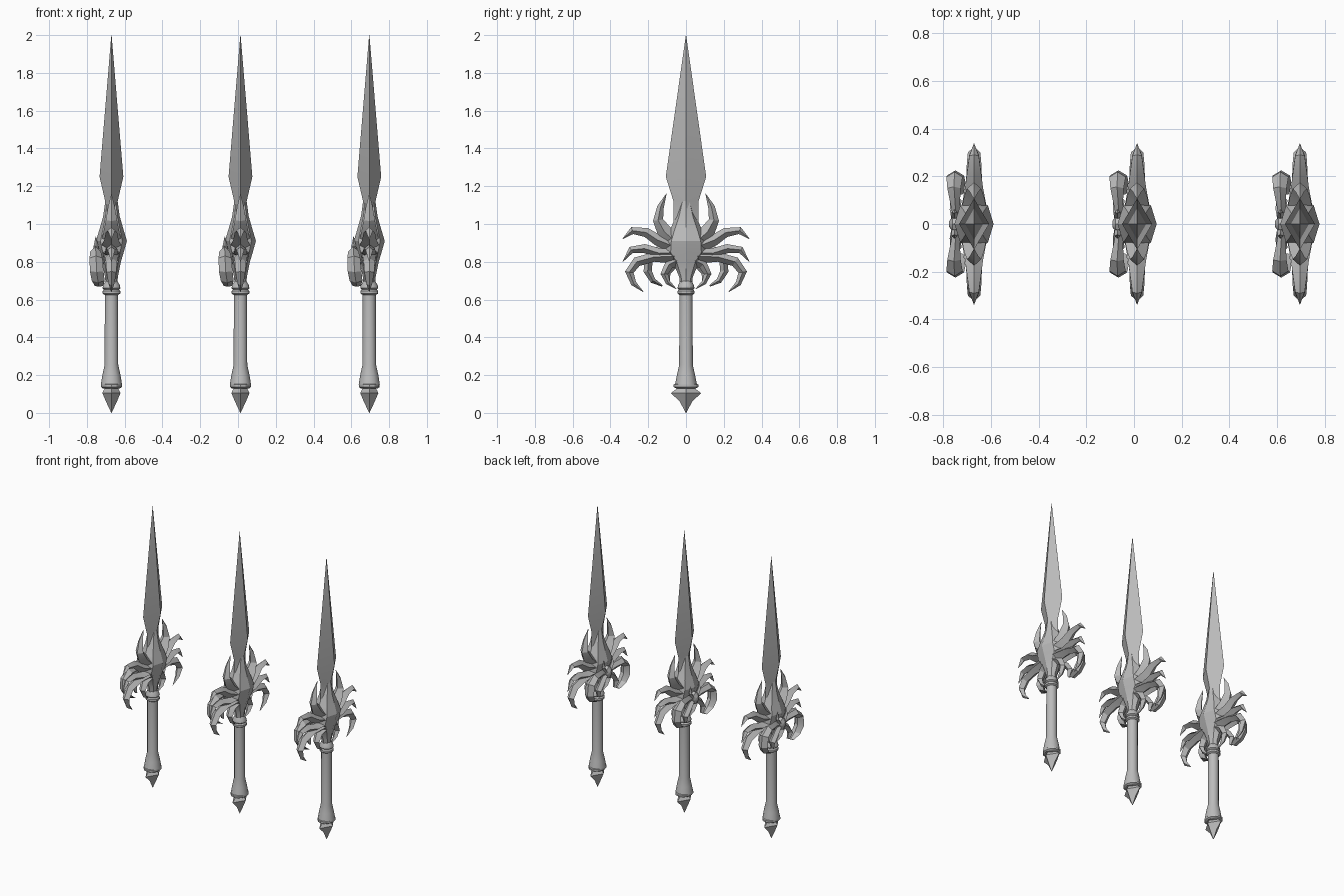
import bpy, bmesh, math
from mathutils import Vector

cube = bpy.data.objects.get("Cube")
if cube:
    bpy.data.objects.remove(cube, do_unlink=True)

steel = bpy.data.materials.new("plain grey steel")
steel.diffuse_color = (0.5, 0.5, 0.5, 1)
steel.use_nodes = True
steel.node_tree.nodes["Principled BSDF"].inputs["Base Color"].default_value = (0.5, 0.5, 0.5, 1)

DAGGERS = {"left": 0.695, "middle": 0.013, "right": -0.67}


def place(name, bm, mirror=False, smooth=30):
    """Make one shared mesh and put a copy of it on every dagger."""
    bmesh.ops.remove_doubles(bm, verts=bm.verts, dist=1e-5)
    bmesh.ops.recalc_face_normals(bm, faces=bm.faces)
    mesh = bpy.data.meshes.new(name)
    bm.to_mesh(mesh)
    bm.free()
    mesh.materials.append(steel)
    for i, (side, x) in enumerate(DAGGERS.items()):
        ob = bpy.data.objects.new(f"{side}_{name}", mesh)
        bpy.context.collection.objects.link(ob)
        ob.location.x = x
        if i == 0:
            bpy.ops.object.select_all(action="DESELECT")
            ob.select_set(True)
            bpy.context.view_layer.objects.active = ob
            bpy.ops.object.shade_smooth_by_angle(angle=math.radians(smooth))
        if mirror:
            mod = ob.modifiers.new("mirror", "MIRROR")
            mod.use_axis = (False, True, False)
            mod.use_mirror_merge = False


def skin(bm, rings):
    """Join rings of points with quads and cap both ends."""
    loops = [[bm.verts.new(p) for p in ring] for ring in rings]
    n = len(loops[0])
    for a, b in zip(loops, loops[1:]):
        for i in range(n):
            bm.faces.new((a[i], a[(i + 1) % n], b[(i + 1) % n], b[i]))
    bm.faces.new(loops[0][::-1])
    bm.faces.new(loops[-1])


def turned(name, profile, sides, smooth=30):
    """Stack elliptical rings from (z, half width x, half width y)."""
    bm = bmesh.new()
    angles = [2 * math.pi * i / sides for i in range(sides)]
    skin(bm, [[(rx * math.cos(a), ry * math.sin(a), z) for a in angles]
              for z, rx, ry in profile])
    place(name, bm, smooth=smooth)


def claw(name, points):
    """Curved diamond-section horn through (x, y, z, half width, half depth)."""
    bm = bmesh.new()
    rings = []
    for i, (x, y, z, w, d) in enumerate(points):
        before, after = points[max(i - 1, 0)], points[min(i + 1, len(points) - 1)]
        t = Vector((0, after[1] - before[1], after[2] - before[2])).normalized()
        side = Vector((0, -t.z, t.y))
        c = Vector((x, y, z))
        across = Vector((d, 0, 0))
        rings.append([c + side * w, c + across, c - side * w, c - across])
    skin(bm, rings)
    place(name, bm, mirror=True, smooth=25)


# Blade and pommel: diamond sections
turned("blade", [(0.90, 0.055, 0.085), (1.02, 0.045, 0.065), (1.12, 0.033, 0.066),
                 (1.25, 0.063, 0.107), (2.0, 0.0008, 0.0008)], 4)
turned("pommel", [(0.0, 0.001, 0.001), (0.06, 0.029, 0.033), (0.105, 0.048, 0.08),
                  (0.118, 0.042, 0.062), (0.138, 0.03, 0.036)], 4)

# Grip with its rings
turned("pommel_ring", [(0.13, 0.046, 0.052), (0.137, 0.055, 0.065),
                       (0.15, 0.055, 0.065), (0.156, 0.045, 0.05)], 12)
turned("grip", [(0.15, 0.056, 0.058), (0.2, 0.048, 0.048), (0.255, 0.036, 0.036),
                (0.64, 0.035, 0.035)], 12)
turned("lower_collar", [(0.625, 0.036, 0.036), (0.632, 0.047, 0.045),
                        (0.645, 0.047, 0.045), (0.655, 0.038, 0.036)], 12)
turned("upper_collar", [(0.65, 0.037, 0.035), (0.66, 0.047, 0.045),
                        (0.675, 0.045, 0.042), (0.70, 0.03, 0.03)], 12)

# Faceted guard core
turned("guard_core", [(0.64, 0.028, 0.03), (0.72, 0.034, 0.036), (0.80, 0.05, 0.07),
                      (0.85, 0.065, 0.115), (0.91, 0.082, 0.11), (0.97, 0.064, 0.085),
                      (1.04, 0.044, 0.052), (1.14, 0.03, 0.02)], 8, 20)

# Claws fanning from the guard, mirrored to the other side
claw("upper_claw", [(0, 0.05, 0.90, 0.045, 0.055), (0, 0.115, 0.96, 0.04, 0.042),
                    (0, 0.148, 1.02, 0.027, 0.03), (0, 0.135, 1.09, 0.018, 0.018),
                    (0, 0.104, 1.16, 0.001, 0.001)])
claw("shoulder_claw", [(0, 0.06, 0.88, 0.04, 0.055), (0, 0.15, 0.915, 0.03, 0.038),
                       (0, 0.21, 0.955, 0.025, 0.03), (0, 0.285, 0.965, 0.019, 0.02),
                       (0, 0.337, 0.92, 0.001, 0.001)])
claw("side_claw", [(0, 0.05, 0.85, 0.04, 0.05), (0, 0.14, 0.845, 0.026, 0.036),
                   (0, 0.22, 0.87, 0.024, 0.03), (0, 0.29, 0.863, 0.018, 0.02),
                   (0, 0.335, 0.80, 0.001, 0.001)])
claw("lower_claw", [(0, 0.06, 0.83, 0.04, 0.045), (0, 0.17, 0.825, 0.025, 0.034),
                    (0, 0.26, 0.80, 0.026, 0.03), (0, 0.30, 0.745, 0.023, 0.026),
                    (0, 0.277, 0.685, 0.015, 0.016), (0, 0.225, 0.64, 0.001, 0.001)])
claw("inner_claw", [(0, 0.04, 0.81, 0.035, 0.04), (0, 0.09, 0.785, 0.024, 0.03),
                    (0, 0.115, 0.735, 0.02, 0.024), (0, 0.095, 0.69, 0.013, 0.016),
                    (0, 0.05, 0.655, 0.001, 0.001)])

# Curled bow on one face: broad ribbon loops with a knot and small tips
claw("bow_loop", [(-0.07, 0.0, 0.83, 0.022, 0.014), (-0.078, 0.07, 0.85, 0.026, 0.018),
                  (-0.084, 0.15, 0.855, 0.026, 0.028), (-0.082, 0.197, 0.82, 0.024, 0.034),
                  (-0.078, 0.203, 0.75, 0.022, 0.036), (-0.07, 0.175, 0.70, 0.015, 0.034),
                  (-0.066, 0.125, 0.672, 0.004, 0.022)])
claw("bow_tail", [(-0.075, 0.01, 0.83, 0.02, 0.018), (-0.08, 0.06, 0.79, 0.02, 0.022),
                  (-0.076, 0.10, 0.74, 0.018, 0.024), (-0.07, 0.09, 0.69, 0.003, 0.012)])
claw("bow_tip", [(-0.08, 0.02, 0.84, 0.014, 0.016), (-0.082, 0.05, 0.885, 0.011, 0.012),
                 (-0.083, 0.045, 0.935, 0.001, 0.001)])

bm = bmesh.new()
skin(bm, [[(x, r * math.cos(a), 0.835 + 1.3 * r * math.sin(a))
           for a in [math.pi * k / 4 for k in range(8)]]
          for x, r in [(-0.104, 0.012), (-0.09, 0.032), (-0.06, 0.036), (-0.02, 0.05)]])
place("bow_knot", bm)
